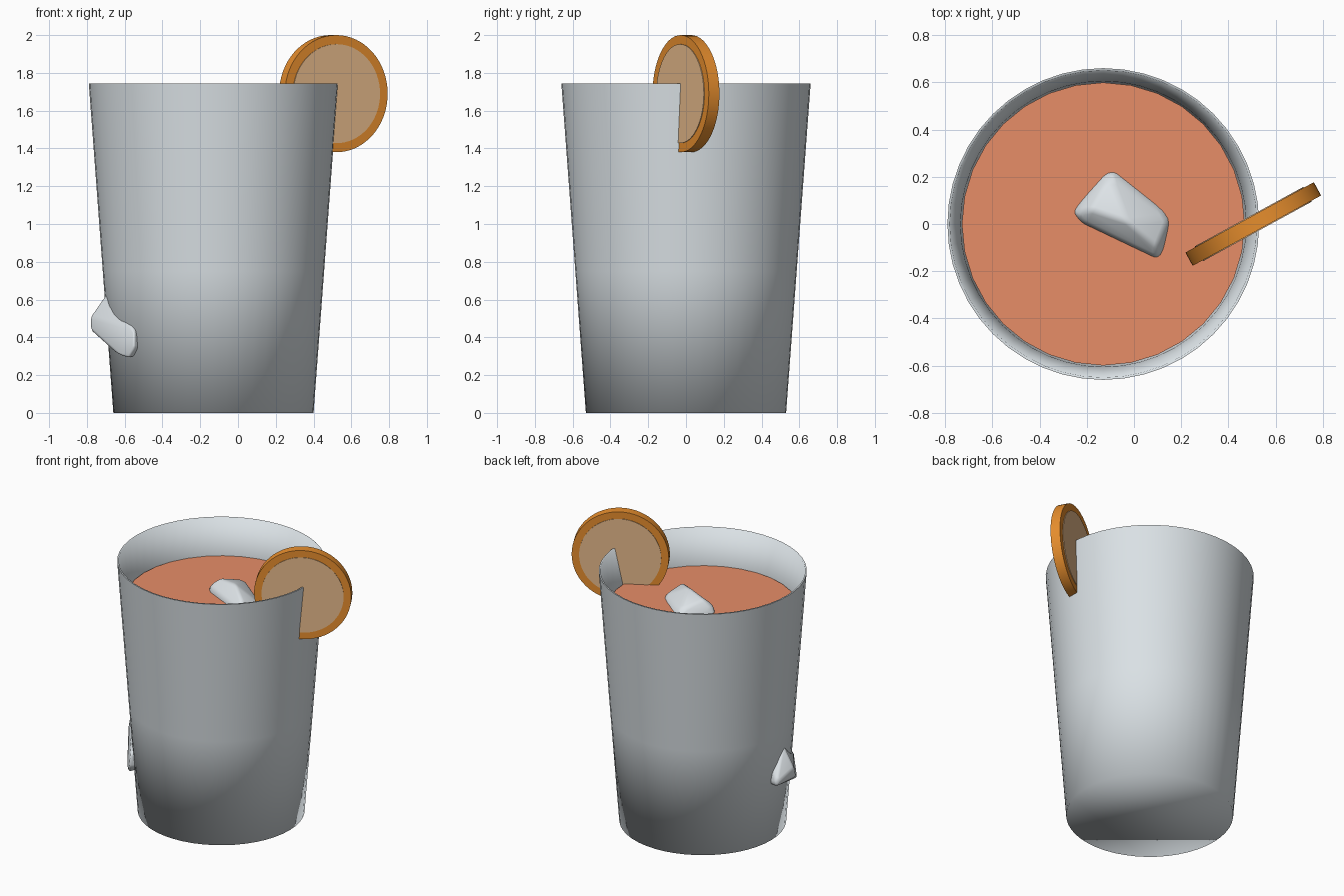
import bpy, bmesh, math
from mathutils import Matrix, Vector

if "Cube" in bpy.data.objects:
    bpy.data.objects.remove(bpy.data.objects["Cube"])

CX = -0.13          # glass axis
LEVEL = 1.5         # drink surface height


def material(name, r, g, b):
    lin = [((c / 255 + 0.055) / 1.055) ** 2.4 for c in (r, g, b)]
    m = bpy.data.materials.new(name)
    m.diffuse_color = (*lin, 1)
    m.use_nodes = True
    m.node_tree.nodes["Principled BSDF"].inputs["Base Color"].default_value = m.diffuse_color
    return m


GLASS = material("pale glass", 218, 225, 229)
ICE = material("ice", 224, 230, 234)
DRINK = material("orange drink", 244, 150, 110)
RIND = material("orange rind", 242, 149, 48)
PULP = material("orange pulp", 250, 202, 151)


def finish(name, bm, mat, angle=None, loc=(0, 0, 0), rot=None):
    bmesh.ops.recalc_face_normals(bm, faces=bm.faces)
    for f in bm.faces:
        f.smooth = True
    if angle is not None:
        for e in bm.edges:
            e.smooth = len(e.link_faces) != 2 or e.calc_face_angle() < math.radians(angle)
    me = bpy.data.meshes.new(name)
    bm.to_mesh(me)
    bm.free()
    me.materials.append(mat)
    ob = bpy.data.objects.new(name, me)
    bpy.context.collection.objects.link(ob)
    ob.matrix_world = Matrix.Translation(loc) @ (rot or Matrix())
    return ob


def lathe(profile, sides, closed=False):
    """Revolve (radius, height) points round z; open ends get flat caps."""
    bm = bmesh.new()
    rings = [[bm.verts.new((r * math.cos(math.tau * i / sides),
                            r * math.sin(math.tau * i / sides), z)) for i in range(sides)]
             for r, z in profile]
    pairs = list(zip(rings, rings[1:]))
    if closed:
        pairs.append((rings[-1], rings[0]))
    else:
        bm.faces.new(rings[0])
        bm.faces.new(rings[-1])
    for a, b in pairs:
        for i in range(sides):
            j = (i + 1) % sides
            bm.faces.new((a[i], a[j], b[j], b[i]))
    return bm


# Glass: flat base with a soft foot, tapered wall, thin rim, inner floor
bm = lathe([(0.53, 0), (0.586, 0.75), (0.66, 1.745), (0.65, 1.745),
            (0.605, LEVEL), (0.52, 0.06)], 48)
for e in bm.edges:      # crisp outer rim edge
    if all(v.co.z > 1.74 and v.co.xy.length > 0.655 for v in e.verts):
        e.smooth = False
finish("glass", bm, GLASS, loc=(CX, 0, 0))

# Drink filling the glass
finish("drink", lathe([(0.505, 0.07), (0.599, LEVEL)], 32), DRINK, 30, (CX, 0, 0))

# Orange slice on the rim: rind ring with pulp disc
tilt = Matrix.Rotation(math.radians(28.7), 4, 'Z') @ Matrix.Rotation(math.pi / 2, 4, 'X')
centre = (0.505, 0, 1.69)
finish("slice_rind", lathe([(0.31, -0.032), (0.31, 0.032), (0.26, 0.032), (0.26, -0.032)], 64, True),
       RIND, 30, centre, tilt)
finish("slice_pulp", lathe([(0.262, -0.036), (0.262, 0.036)], 64), PULP, 30, centre, tilt)


def ice_block(name, points, loc, round_by, scale=1.0):
    bm = bmesh.new()
    mid = sum((Vector(p) for p in points), Vector()) / len(points)
    for p in points:
        bm.verts.new(mid + (Vector(p) - mid) * scale)
    bmesh.ops.convex_hull(bm, input=bm.verts)
    bmesh.ops.delete(bm, geom=[v for v in bm.verts if not v.link_faces], context='VERTS')
    bmesh.ops.dissolve_limit(bm, angle_limit=math.radians(8), verts=bm.verts, edges=bm.edges)
    bmesh.ops.bevel(bm, geom=list(bm.edges), offset=round_by, segments=3,
                    profile=0.5, affect='EDGES', clamp_overlap=True)
    finish(name, bm, ICE, 60, loc)


# Ice floating in the drink
ice_block("floating_ice", [
    (-0.255, 0.05, -0.06), (-0.22, 0.0, -0.06), (0.10, -0.15, -0.06), (0.145, -0.10, -0.06),
    (0.145, 0.05, -0.06), (-0.06, 0.235, -0.06), (-0.14, 0.21, -0.06),
    (-0.245, 0.05, 0.02), (-0.21, 0.01, 0.03), (0.09, -0.135, 0.02), (0.14, 0.03, 0.01),
    (-0.18, 0.06, 0.08), (-0.03, 0.01, 0.10), (0.09, -0.09, 0.06), (-0.10, 0.20, 0.04)],
    (0, 0, LEVEL), 0.018, 1.05)

# Sunken ice poking through the wall at the front left
ice_block("sunken_ice", [
    (-0.65, -0.08, 0.51), (-0.65, -0.10, 0.44), (-0.625, 0.08, 0.45), (-0.61, 0.06, 0.42),
    (-0.50, -0.33, 0.305), (-0.45, -0.38, 0.29), (-0.42, -0.415, 0.345),
    (-0.42, -0.405, 0.435), (-0.475, -0.325, 0.45), (-0.56, -0.09, 0.64),
    (-0.40, -0.08, 0.62), (-0.30, -0.22, 0.33), (-0.35, -0.05, 0.38)],
    (CX, 0, 0), 0.014)
